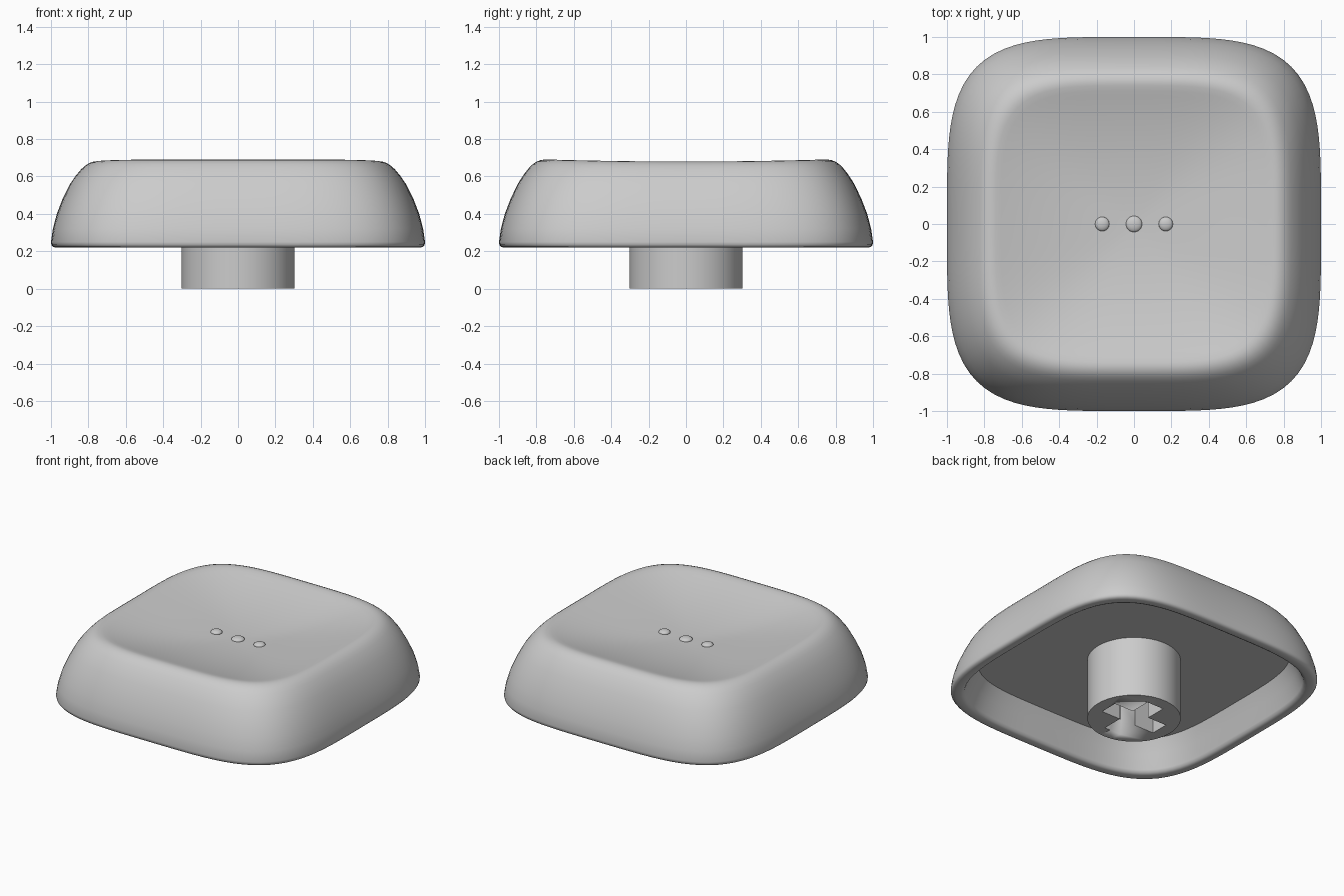
import bpy, bmesh, math

cube = bpy.data.objects.get("Cube")
if cube:
    bpy.data.objects.remove(cube, do_unlink=True)

grey = bpy.data.materials.new("light_grey")
grey.use_nodes = True
COLOUR = (0.6, 0.6, 0.6, 1)
grey.diffuse_color = COLOUR
grey.node_tree.nodes["Principled BSDF"].inputs["Base Color"].default_value = COLOUR


def finish(bm, name, angle=40):
    """Turn a bmesh into a smooth-shaded object."""
    bmesh.ops.recalc_face_normals(bm, faces=bm.faces)
    mesh = bpy.data.meshes.new(name)
    bm.to_mesh(mesh)
    bm.free()
    mesh.materials.append(grey)
    obj = bpy.data.objects.new(name, mesh)
    bpy.context.collection.objects.link(obj)
    bpy.ops.object.select_all(action="DESELECT")
    obj.select_set(True)
    bpy.context.view_layer.objects.active = obj
    bpy.ops.object.shade_smooth_by_angle(angle=math.radians(angle))
    return obj


def dish(r):
    return 0.585 + 0.19 * r * r


def squircle_ring(bm, r, z, count=128):
    """Rounded-square loop; the upper rim sags slightly at the sides."""
    sag = 0.01 * max(0, min(1, (z - 0.5) / 0.18))
    ring = []
    for i in range(count):
        a = math.tau * i / count
        c, s = math.cos(a), math.sin(a)
        k = r / (c ** 4 + s ** 4) ** 0.25
        x, y = k * c, k * s
        ring.append(bm.verts.new((x, y, z + sag * (min(1, y * y / 0.5) - 1))))
    return ring


# Cap shell: ceiling, inner wall, bottom lip, outer wall, rim, dished top
profile = [(0.3, 0.43), (0.85, 0.43), (0.89, 0.34), (0.92, 0.245), (0.928, 0.228),
           (0.945, 0.22), (0.975, 0.22), (0.99, 0.224), (0.998, 0.235), (1.0, 0.25),
           (0.99, 0.32), (0.969, 0.4), (0.938, 0.48), (0.9, 0.56), (0.868, 0.61),
           (0.84, 0.645), (0.82, 0.665), (0.8, 0.679), (0.78, 0.687), (0.76, 0.69),
           (0.74, 0.688)]
profile += [(r, dish(r)) for r in (0.71, 0.68, 0.6, 0.5, 0.4, 0.3, 0.2, 0.1, 0.03)]
bm = bmesh.new()
rings = [squircle_ring(bm, r, z) for r, z in profile]
for lower, upper in zip(rings, rings[1:]):
    for i in range(len(lower)):
        j = (i + 1) % len(lower)
        bm.faces.new((lower[i], lower[j], upper[j], upper[i]))
bm.faces.new(rings[0])
bm.faces.new(rings[-1])
finish(bm, "cap_shell")

# Stem: round post with a cross-shaped socket
bm = bmesh.new()
bmesh.ops.create_cone(bm, cap_ends=True, segments=64, radius1=0.302, radius2=0.302, depth=0.45)
bmesh.ops.translate(bm, vec=(0, 0, 0.225), verts=bm.verts)
stem = finish(bm, "stem")

bm = bmesh.new()
w, l = 0.065, 0.215
corner = [(l, -w), (l, w), (w, w)]
outline = []
for q in range(4):
    c, s = round(math.cos(q * math.pi / 2)), round(math.sin(q * math.pi / 2))
    outline += [(x * c - y * s, x * s + y * c) for x, y in corner]
base = bm.faces.new([bm.verts.new((x, y, -0.1)) for x, y in outline])
top = bmesh.ops.extrude_face_region(bm, geom=[base])["geom"]
bmesh.ops.translate(bm, vec=(0, 0, 0.4), verts=[v for v in top if isinstance(v, bmesh.types.BMVert)])
cutter = finish(bm, "socket_cutter")
cutter.hide_render = True

cut = stem.modifiers.new("socket", "BOOLEAN")
cut.operation = "DIFFERENCE"
cut.solver = "EXACT"
cut.object = cutter
bpy.context.view_layer.objects.active = stem
bpy.ops.object.modifier_apply(modifier=cut.name)
bpy.data.objects.remove(cutter, do_unlink=True)

# Three low touch bumps in the dish
for name, x, r in (("right_bump", -0.17, 0.038), ("middle_bump", 0, 0.043), ("left_bump", 0.17, 0.038)):
    bm = bmesh.new()
    bmesh.ops.create_uvsphere(bm, u_segments=32, v_segments=16, radius=1)
    bmesh.ops.scale(bm, vec=(r, r, 0.018), verts=bm.verts)
    bmesh.ops.translate(bm, vec=(x, 0, dish(x) - 0.004), verts=bm.verts)
    finish(bm, name)
